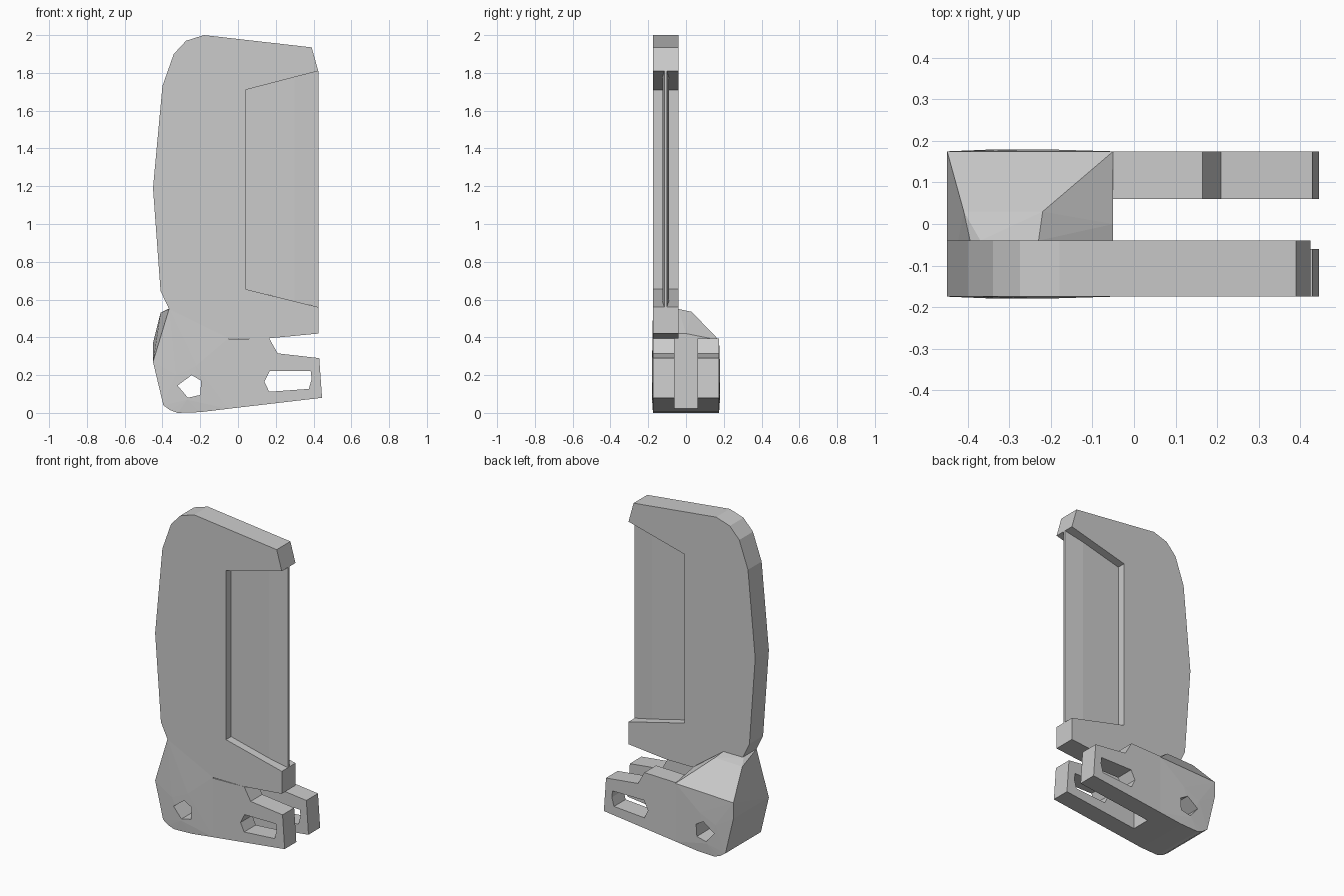
import bpy, bmesh

if "Cube" in bpy.data.objects:
    bpy.data.objects.remove(bpy.data.objects["Cube"])


def make_object(name, bm):
    bmesh.ops.recalc_face_normals(bm, faces=bm.faces[:])
    mesh = bpy.data.meshes.new(name)
    bm.to_mesh(mesh)
    bm.free()
    obj = bpy.data.objects.new(name, mesh)
    bpy.context.collection.objects.link(obj)
    return obj


def extrude_xz(name, profile, y0, y1):
    """Solid from an (x, z) outline stretched between two y values."""
    bm = bmesh.new()
    face = bm.faces.new([bm.verts.new((x, y0, z)) for x, z in profile])
    ext = bmesh.ops.extrude_face_region(bm, geom=[face])
    moved = [g for g in ext["geom"] if isinstance(g, bmesh.types.BMVert)]
    bmesh.ops.translate(bm, verts=moved, vec=(0, y1 - y0, 0))
    return make_object(name, bm)


def cut(obj, outline):
    """Punch an (x, z) outline right through along y."""
    cutter = extrude_xz("cutter", outline, -0.5, 0.5)
    cutter.hide_render = True
    mod = obj.modifiers.new("hole", "BOOLEAN")
    mod.operation = "DIFFERENCE"
    mod.solver = "EXACT"
    mod.object = cutter
    bpy.context.view_layer.objects.active = obj
    bpy.ops.object.modifier_apply(modifier=mod.name)
    bpy.data.objects.remove(cutter)


# Tall plate with a deep bay on its right side
extrude_xz("tall_plate", [
    (-0.365, 0.55), (-0.41, 0.645), (-0.45, 1.19), (-0.4, 1.73),
    (-0.34, 1.9), (-0.275, 1.97), (-0.18, 2.0), (0.39, 1.935),
    (0.425, 1.81), (0.04, 1.71), (0.04, 0.655), (0.425, 0.56),
    (0.425, 0.42), (0.165, 0.395), (-0.05, 0.395)], -0.175, -0.04)

# Thin web inside the bay, tapering to its outer edge
bm = bmesh.new()
stations = [(0.03, 1.7075, 0.6575, 0.017), (0.30, 1.7775, 0.591, 0.017),
            (0.425, 1.81, 0.56, 0.007)]
rings = [[bm.verts.new((x, -0.108 + s * h, z)) for s, z in
          ((-1, bot), (1, bot), (1, top), (-1, top))]
         for x, top, bot, h in stations]
for a, b in zip(rings, rings[1:]):
    for i in range(4):
        j = (i + 1) % 4
        bm.faces.new((a[i], a[j], b[j], b[i]))
bm.faces.new(rings[0])
bm.faces.new(rings[-1])
make_object("thin_web", bm)

# Faceted base block: side outlines plus the sloping shoulder behind the plate
points = [(x, s * 0.175, z) for s in (-1, 1) for x, z in
          ((-0.45, 0.27), (-0.395, 0.04), (-0.36, 0.015), (-0.32, 0.0),
           (-0.2, 0.004), (-0.05, 0.022))]
points += [(x, s * 0.18, z) for s in (-1, 1) for x, z in
           ((-0.22, 0.25), (-0.33, 0.2), (-0.27, 0.07))]
points += [(-0.365, -0.175, 0.55), (-0.05, -0.175, 0.395),
           (-0.37, -0.04, 0.55), (-0.23, -0.04, 0.55), (-0.05, -0.04, 0.42),
           (-0.41, 0.03, 0.53), (-0.22, 0.03, 0.535), (-0.05, 0.0, 0.42),
           (-0.05, 0.06, 0.39), (-0.05, 0.175, 0.385),
           (-0.2, 0.175, 0.375), (-0.45, 0.175, 0.37)]
bm = bmesh.new()
for p in points:
    bm.verts.new(p)
bmesh.ops.convex_hull(bm, input=bm.verts[:])
loose = [v for v in bm.verts if not v.link_faces]
bmesh.ops.delete(bm, geom=loose, context="VERTS")
block = make_object("base_block", bm)

# Five-sided pin hole
cut(block, [(-0.245, 0.2), (-0.195, 0.17), (-0.2, 0.095),
            (-0.265, 0.08), (-0.32, 0.145)])

# Pair of fork arms, each with a window
arm_outline = [(-0.05, 0.022), (0.445, 0.08), (0.43, 0.29), (0.21, 0.315),
               (0.165, 0.395), (-0.05, 0.39)]
window = [(0.14, 0.165), (0.168, 0.221), (0.385, 0.221), (0.39, 0.18),
          (0.375, 0.127), (0.165, 0.112)]
for name, side in (("front_arm", -1), ("back_arm", 1)):
    arm = extrude_xz(name, arm_outline, side * 0.06, side * 0.175)
    cut(arm, window)
